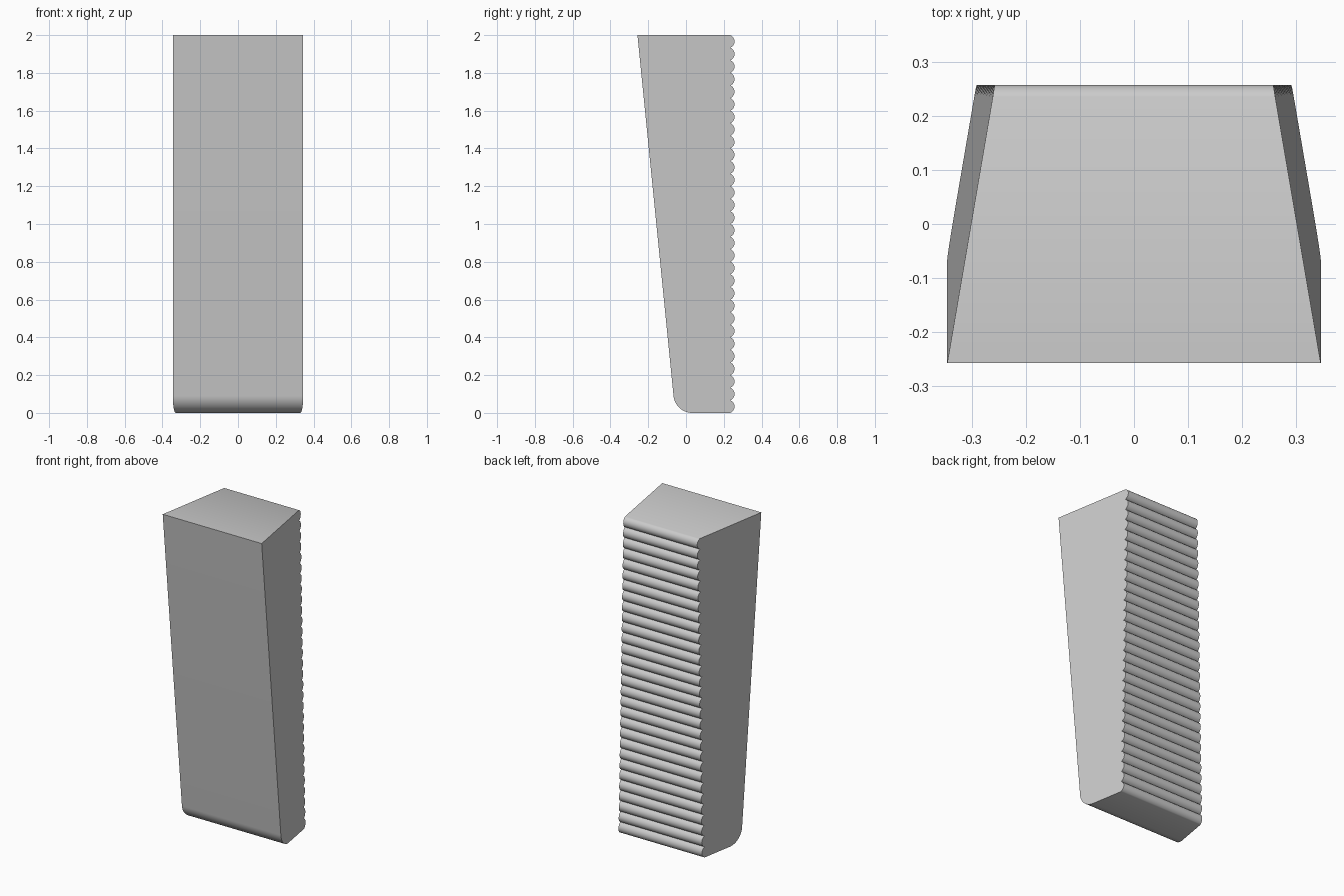
import bpy, bmesh, math

cube = bpy.data.objects.get("Cube")
if cube:
    bpy.data.objects.remove(cube, do_unlink=True)

HEIGHT = 2.0
FRONT_TOP, FRONT_BOTTOM = -0.257, -0.057   # leaning front face
GROOVE, CREST = 0.235, 0.257               # ribbed back
RIBS, RIB_STEPS = 30, 12
FILLET, FILLET_STEPS = 0.1, 16
HALF_WIDTH, TAPER = 0.345, 0.171


def front_y(z):
    return FRONT_BOTTOM + (FRONT_TOP - FRONT_BOTTOM) * z / HEIGHT


def half_width(y, z):
    # Sides narrow with distance from the front face
    return HALF_WIDTH - TAPER * (y - front_y(z))


# Side profile: front top corner, rounded toe, then ribs up the back
profile = [(FRONT_TOP, HEIGHT)]
lean = math.atan2(FRONT_BOTTOM - FRONT_TOP, HEIGHT)
toe_y = FRONT_BOTTOM + FILLET * math.tan(math.pi / 4 - lean / 2)
for i in range(FILLET_STEPS + 1):
    a = math.pi + lean + (math.pi / 2 - lean) * i / FILLET_STEPS
    profile.append((toe_y + FILLET * math.cos(a), FILLET + FILLET * math.sin(a)))

pitch = HEIGHT / RIBS
rise = CREST - GROOVE
radius = (pitch ** 2 / 4 + rise ** 2) / (2 * rise)
spread = math.asin(pitch / 2 / radius)
profile.append((GROOVE, 0))
for rib in range(RIBS):
    for i in range(1, RIB_STEPS + 1):
        a = spread * (2 * i / RIB_STEPS - 1)
        profile.append((CREST - radius + radius * math.cos(a),
                        (rib + 0.5) * pitch + radius * math.sin(a)))

# Span the profile between the two tapered sides
bm = bmesh.new()
right, left = [[bm.verts.new((s * half_width(y, z), y, z)) for y, z in profile]
               for s in (-1, 1)]
bm.faces.new(right)
bm.faces.new(left[::-1])
for i in range(len(profile)):
    j = (i + 1) % len(profile)
    bm.faces.new((right[i], left[i], left[j], right[j]))
bmesh.ops.recalc_face_normals(bm, faces=bm.faces)

mesh = bpy.data.meshes.new("ribbed_wedge")
bm.to_mesh(mesh)
bm.free()
wedge = bpy.data.objects.new("ribbed_wedge", mesh)
bpy.context.collection.objects.link(wedge)

# Plain grey material
grey = bpy.data.materials.new("light_grey")
grey.use_nodes = True
grey.diffuse_color = (0.6, 0.6, 0.6, 1)
grey.node_tree.nodes["Principled BSDF"].inputs["Base Color"].default_value = (0.6, 0.6, 0.6, 1)
mesh.materials.append(grey)

bpy.ops.object.select_all(action="DESELECT")
wedge.select_set(True)
bpy.context.view_layer.objects.active = wedge
bpy.ops.object.shade_smooth_by_angle(angle=math.radians(30))
